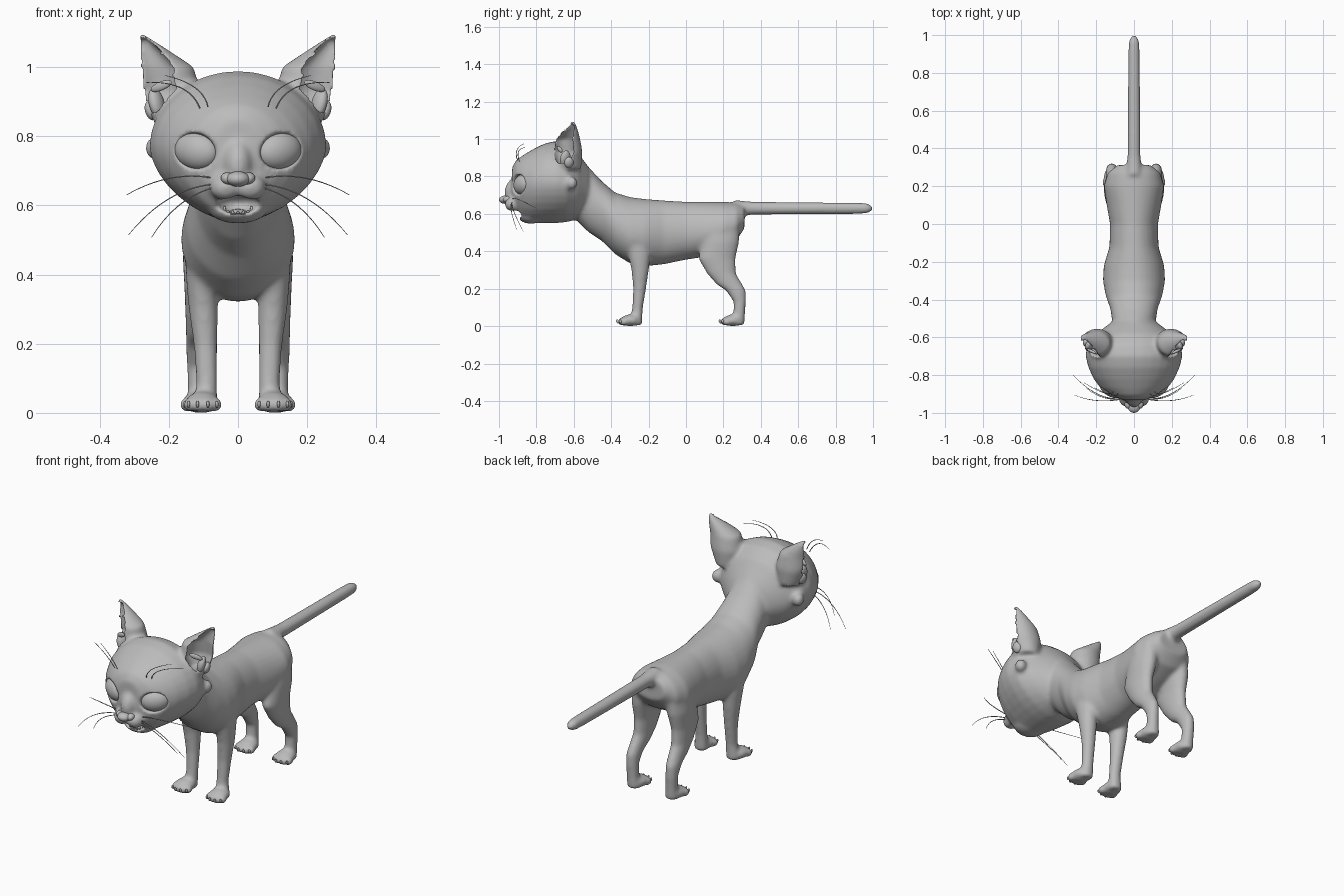
import bpy
import bmesh
from math import cos, sin, pi, radians
from mathutils import Vector, Matrix, Euler

if "Cube" in bpy.data.objects:
    bpy.data.objects.remove(bpy.data.objects["Cube"])

# One plain colour for everything
grey = bpy.data.materials.new("plain grey")
grey.use_nodes = True
tone = (0.5, 0.5, 0.5, 1)
grey.diffuse_color = tone
grey.node_tree.nodes["Principled BSDF"].inputs["Base Color"].default_value = tone
SIDES = (1, -1)


def make(name, bm):
    bmesh.ops.recalc_face_normals(bm, faces=bm.faces)
    mesh = bpy.data.meshes.new(name)
    bm.to_mesh(mesh)
    bm.free()
    mesh.materials.append(grey)
    mesh.shade_smooth()
    ob = bpy.data.objects.new(name, mesh)
    bpy.context.collection.objects.link(ob)
    return ob


def ball(bm, centre, radii, rot=(0, 0, 0), seg=24):
    turn = Euler([radians(a) for a in rot]).to_matrix().to_4x4()
    m = Matrix.Translation(centre) @ turn @ Matrix.Diagonal((*radii, 1))
    bmesh.ops.create_uvsphere(bm, u_segments=seg, v_segments=seg // 2, radius=1, matrix=m)


def loft(bm, rings):
    loops = [[bm.verts.new(p) for p in ring] for ring in rings]
    n = len(loops[0])
    for a, b in zip(loops, loops[1:]):
        for i in range(n):
            j = (i + 1) % n
            bm.faces.new((a[i], a[j], b[j], b[i]))
    bm.faces.new(loops[0])
    bm.faces.new(loops[-1])


def upright(y, w, top, low, mid, power=2.0, n=32):
    """Cross-section facing y; the lower half follows a superellipse."""
    ring = []
    for i in range(n):
        c, s = cos(2 * pi * i / n), sin(2 * pi * i / n)
        if s >= 0:
            ring.append((w * c, y, mid + (top - mid) * s))
        else:
            e = 2 / power
            x = abs(c) ** e * (1 if c > 0 else -1)
            ring.append((w * x, y, mid - (mid - low) * abs(s) ** e))
    return ring


def level(z, x, y, rx, ry, n=24):
    return [(x + rx * cos(2 * pi * i / n), y + ry * sin(2 * pi * i / n), z) for i in range(n)]


# Torso, neck and tail
TORSO = [(-.60, .10, .86, .58, .72), (-.52, .115, .85, .50, .68), (-.45, .125, .775, .455, .63),
         (-.38, .15, .715, .385, .55), (-.30, .165, .69, .335, .50), (-.22, .16, .68, .32, .49),
         (-.12, .13, .672, .33, .50), (0, .127, .665, .355, .50), (.10, .145, .665, .37, .50),
         (.20, .16, .665, .42, .52), (.27, .14, .66, .46, .54), (.312, .09, .645, .52, .57)]
bm = bmesh.new()
loft(bm, [upright(*t) for t in TORSO])
TAIL = [(.26, .045), (.36, .035), (.90, .031), (.965, .029), (.99, .019), (1.002, .006)]
loft(bm, [upright(y, r, .63 + r, .63 - r, .63) for y, r in TAIL])

# Head, bridge, muzzle and lower jaw
HEAD = [(-.52, .12, .85, .60, .72), (-.58, .20, .93, .57, .75), (-.64, .25, .975, .555, .765),
        (-.70, .257, .99, .55, .77), (-.76, .242, .975, .55, .77), (-.82, .214, .945, .55, .765),
        (-.87, .178, .915, .56, .76), (-.908, .13, .888, .60, .76), (-.93, .07, .85, .66, .76)]
loft(bm, [upright(*h, power=1.7) for h in HEAD])
ball(bm, (0, -.91, .725), (.045, .06, .075), (-20, 0, 0))
ball(bm, (0, -.83, .587), (.085, .068, .04))
for s in SIDES:
    ball(bm, (s * .036, -.925, .652), (.046, .045, .04))
    ball(bm, (s * .24, -.61, .765), (.03, .03, .035))

# Ears
EAR = [(.84, .185, -.63, .06, .07), (.93, .195, -.63, .086, .077), (1.0, .207, -.633, .08, .068),
       (1.05, .246, -.617, .044, .04), (1.082, .271, -.607, .02, .02), (1.098, .279, -.605, .007, .007)]
for s in SIDES:
    loft(bm, [level(z, s * x, y, rx, ry) for z, x, y, rx, ry in EAR])

# Legs
FRONT_LEG = [(.50, .11, -.27, .045, .07), (.38, .105, -.25, .045, .06), (.30, .10, -.245, .043, .047),
             (.20, .094, -.248, .035, .035), (.09, .09, -.26, .031, .029), (.005, .095, -.265, .036, .032)]
HIND_LEG = [(.56, .095, .19, .055, .10), (.45, .105, .185, .055, .10), (.36, .11, .165, .045, .10),
            (.28, .112, .19, .04, .078), (.22, .115, .235, .036, .07), (.19, .117, .267, .034, .054),
            (.13, .117, .288, .031, .034), (.07, .115, .285, .031, .032), (.005, .112, .28, .036, .032)]
PAWS = [(.102, -.298), (.112, .25)]
TOES = [(-.041, -.032), (-.015, -.046), (.015, -.046), (.041, -.032)]
for s in SIDES:
    for leg in (FRONT_LEG, HIND_LEG):
        loft(bm, [level(z, s * x, y, rx, ry) for z, x, y, rx, ry in leg])
    for px, py in PAWS:
        ball(bm, (s * px, py, .031), (.05, .052, .032))
        for tx, ty in TOES:
            ball(bm, (s * px + tx, py + ty, .023), (.017, .024, .023), seg=16)
body = make("body", bm)

# Cutters: ear bowls, eye sockets, open mouth
bm = bmesh.new()
for s in SIDES:
    loft(bm, [level(z, s * (x + .36 * rx), y - .3 * ry, rx * .83, ry * .83)
              for z, x, y, rx, ry in [(.87, .20, -.63, .045, .05)] + EAR[1:5]])
    ball(bm, (s * .127, -.90, .757), (.071, .04, .054), (0, s * -10, s * 30))
ball(bm, (0, -.895, .604), (.062, .065, .03))
cutter = make("cutter", bm)
cutter.hide_render = True

# Blend the body into one skin, then carve it
bpy.context.view_layer.objects.active = body


def remesh(size):
    mod = body.modifiers.new("blend", 'REMESH')
    mod.mode = 'VOXEL'
    mod.voxel_size = size
    mod.use_smooth_shade = True


def relax(times):
    mod = body.modifiers.new("relax", 'SMOOTH')
    mod.factor = .5
    mod.iterations = times


remesh(.008)
relax(14)
carve = body.modifiers.new("carve", 'BOOLEAN')
carve.operation = 'DIFFERENCE'
carve.solver = 'EXACT'
carve.object = cutter
remesh(.007)
relax(3)
for mod in list(body.modifiers):
    bpy.ops.object.modifier_apply(modifier=mod.name)
bpy.data.objects.remove(cutter)

# Eyes, inner ear folds and claws
for s, side in zip(SIDES, ("left", "right")):
    bm = bmesh.new()
    ball(bm, (s * .119, -.872, .757), (.071, .042, .054), (0, s * -10, s * 30), seg=32)
    make(side + "_eye", bm)
    bm = bmesh.new()
    ball(bm, (s * .235, -.645, .895), (.02, .03, .045), (0, s * 15, s * 30))
    ball(bm, (s * .25, -.625, .875), (.018, .026, .03), (0, s * 15, s * 20))
    ball(bm, (s * .222, -.675, .945), (.035, .008, .013), (0, s * 20, s * 25))
    make(side + "_ear_folds", bm)
    bm = bmesh.new()
    for px, py in PAWS:
        for tx, ty in TOES:
            ball(bm, (s * px + tx, py + ty - .021, .025), (.005, .008, .011), (25, 0, 0), seg=10)
    make(side + "_claws", bm)

# Nose
bm = bmesh.new()
ball(bm, (0, -.966, .676), (.034, .034, .022))
for s in SIDES:
    ball(bm, (s * .027, -.953, .677), (.023, .026, .018), (0, s * -15, s * 20))
make("nose", bm)

# Teeth and tongue
bm = bmesh.new()
for i in range(9):
    a = radians(-80 + 20 * i)
    tall = .016 if i in (1, 7) else .008
    place = Matrix.Translation((.045 * sin(a), -.838 - .045 * cos(a), .576 + .012 * (1 - cos(a)) + tall / 2))
    bmesh.ops.create_cone(bm, cap_ends=True, segments=8, radius1=.006, radius2=.002,
                          depth=tall, matrix=place)
make("teeth", bm)
bm = bmesh.new()
ball(bm, (0, -.84, .58), (.028, .035, .009))
make("tongue", bm)

# Whiskers: root, bend, tip
WHISKERS = {
    "upper_whisker": [(.08, -.925, .68), (.20, -.93, .70), (.322, -.80, .63)],
    "middle_whisker": [(.08, -.93, .66), (.21, -.95, .645), (.316, -.905, .515)],
    "lower_whisker": [(.075, -.93, .65), (.18, -.93, .62), (.25, -.87, .507)],
    "inner_brow_whisker": [(.087, -.90, .885), (.10, -.925, .95), (.21, -.866, .975)],
    "outer_brow_whisker": [(.11, -.89, .88), (.14, -.92, .96), (.264, -.84, .955)],
}
for name, path in WHISKERS.items():
    for s, side in zip(SIDES, ("left", "right")):
        curve = bpy.data.curves.new(side + "_" + name, 'CURVE')
        curve.dimensions = '3D'
        curve.bevel_depth = .0022
        curve.bevel_resolution = 1
        line = curve.splines.new('NURBS')
        line.points.add(len(path) - 1)
        for point, (x, y, z), thick in zip(line.points, path, (1, .9, .4)):
            point.co = (s * x, y, z, 1)
            point.radius = thick
        line.order_u = 3
        line.use_endpoint_u = True
        curve.materials.append(grey)
        bpy.context.collection.objects.link(bpy.data.objects.new(curve.name, curve))
